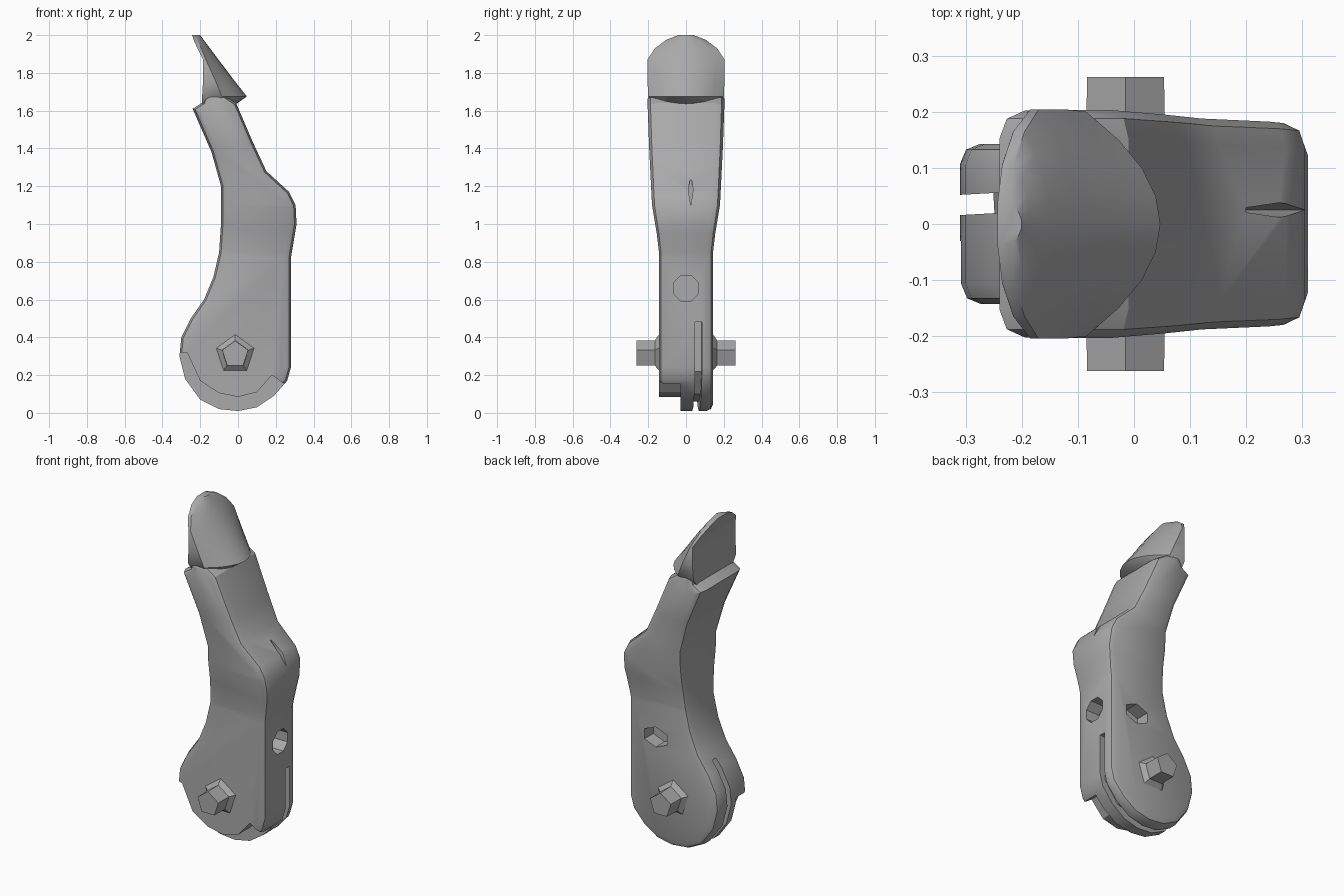
import bpy, bmesh, math
from mathutils import Vector, Matrix

if "Cube" in bpy.data.objects:
    bpy.data.objects.remove(bpy.data.objects["Cube"])

steel = bpy.data.materials.new("grey_steel")
steel.use_nodes = True
GREY = (0.4, 0.4, 0.4, 1)
steel.diffuse_color = GREY
steel.node_tree.nodes["Principled BSDF"].inputs["Base Color"].default_value = GREY


def finish(bm, name, smooth=35):
    bmesh.ops.recalc_face_normals(bm, faces=bm.faces)
    mesh = bpy.data.meshes.new(name)
    bm.to_mesh(mesh)
    bm.free()
    mesh.materials.append(steel)
    obj = bpy.data.objects.new(name, mesh)
    bpy.context.collection.objects.link(obj)
    if smooth:
        shade(obj, smooth)
    return obj


def shade(obj, angle):
    bpy.ops.object.select_all(action='DESELECT')
    obj.select_set(True)
    bpy.context.view_layer.objects.active = obj
    bpy.ops.object.shade_smooth_by_angle(angle=math.radians(angle))


def prism(points, y0, y1):
    """Extrude an x-z outline along y."""
    bm = bmesh.new()
    face = bm.faces.new([bm.verts.new((x, y0, z)) for x, z in points])
    new = bmesh.ops.extrude_face_region(bm, geom=[face])["geom"]
    bmesh.ops.translate(bm, vec=(0, y1 - y0, 0),
                        verts=[v for v in new if isinstance(v, bmesh.types.BMVert)])
    bmesh.ops.recalc_face_normals(bm, faces=bm.faces)
    return bm


def loft(rings):
    """Skin a list of equal closed rings and cap both ends."""
    bm = bmesh.new()
    rows = [[bm.verts.new(p) for p in ring] for ring in rings]
    n = len(rows[0])
    for a, b in zip(rows, rows[1:]):
        for i in range(n):
            bm.faces.new((a[i], a[(i + 1) % n], b[(i + 1) % n], b[i]))
    bm.faces.new(rows[0])
    bm.faces.new(rows[-1])
    return bm


def interp(table, t):
    for (a, va), (b, vb) in zip(table, table[1:]):
        if t <= b:
            return va + (vb - va) * max(0, (t - a) / (b - a))
    return table[-1][1]


def cut(target, bm):
    cutter = finish(bm, "cutter", 0)
    cutter.hide_render = True
    mod = target.modifiers.new("cut", 'BOOLEAN')
    mod.object = cutter
    mod.operation = 'DIFFERENCE'
    mod.solver = 'EXACT'
    bpy.context.view_layer.objects.active = target
    bpy.ops.object.modifier_apply(modifier=mod.name)
    bpy.data.objects.remove(cutter)


# Lever body: side outline, bevelled rims, then widened towards the top
outline = [(0, 0.01), (0.1, 0.03), (0.19, 0.09), (0.26, 0.17), (0.28, 0.24),
           (0.28, 0.82), (0.31, 1.0), (0.305, 1.1), (0.27, 1.17), (0.15, 1.28),
           (0.08, 1.43), (-0.01, 1.64), (-0.1, 1.7), (-0.17, 1.7), (-0.185, 1.645),
           (-0.24, 1.61), (-0.14, 1.38), (-0.09, 1.2), (-0.09, 1.0), (-0.1, 0.85),
           (-0.13, 0.72), (-0.18, 0.6), (-0.25, 0.5), (-0.3, 0.4), (-0.31, 0.3),
           (-0.28, 0.18), (-0.2, 0.07), (-0.1, 0.02)]
widths = [(0, 0.143), (0.85, 0.143), (0.95, 0.155), (1.1, 0.18), (1.4, 0.195), (1.62, 0.203)]
bm = prism(outline, -0.143, 0.143)
rims = [e for e in bm.edges if abs(e.verts[0].co.y - e.verts[1].co.y) < 0.001]
bmesh.ops.bevel(bm, geom=rims, offset=0.036, segments=2, profile=0.5,
                affect='EDGES', clamp_overlap=False)
for z, _ in widths[1:-1]:
    bmesh.ops.bisect_plane(bm, geom=bm.verts[:] + bm.edges[:] + bm.faces[:],
                           plane_co=(0, 0, z), plane_no=(0, 0, 1), dist=0.003)
for v in bm.verts:
    v.co.y *= interp(widths, v.co.z) / 0.143
body = finish(bm, "lever_body", 0)

# Rebate around the foot on the front side
cut(body, prism([(-0.4, 0.32), (-0.27, 0.32), (-0.2, 0.17), (-0.1, 0.105), (0, 0.085),
                 (0.1, 0.11), (0.18, 0.2), (0.25, 0.15), (0.4, 0.17), (0.4, -0.2),
                 (-0.4, -0.2)], -0.4, -0.03))

# Thin groove wrapping the foot, slightly slanted
bm = prism([(0.5, 0.48), (0.245, 0.48), (0.245, 0.22), (0.15, 0.1), (0, 0.06), (-0.15, 0.1),
            (-0.25, 0.25), (-0.25, 0.37), (-0.17, 0.53), (-0.4, 0.65), (-0.5, -0.2),
            (0.5, -0.2)], 0.033, 0.069)
bmesh.ops.rotate(bm, verts=bm.verts, cent=(0, 0.05, 0), matrix=Matrix.Rotation(0.055, 3, 'Z'))
cut(body, bm)


def ngon_xz(cx, cz, rx, rz, n, turn=0):
    return [(cx + rx * math.sin(math.tau * i / n + turn),
             cz + rz * math.cos(math.tau * i / n + turn)) for i in range(n)]


# Blind holes in the back side and in the edge, and a narrow slit on the shoulder
cut(body, prism(ngon_xz(0.1, 0.64, 0.085, 0.06, 6), 0.06, 0.3))
bm = prism(ngon_xz(0, 0.66, 0.073, 0.073, 8, math.pi / 8), -0.5, -0.19)
bmesh.ops.rotate(bm, verts=bm.verts, cent=(0, 0, 0), matrix=Matrix.Rotation(math.pi / 2, 3, 'Z'))
cut(body, bm)
bm = prism(ngon_xz(0.025, 1.18, 0.013, 0.08, 4), -0.5, -0.2)
bmesh.ops.rotate(bm, verts=bm.verts, cent=(0, 0, 0), matrix=Matrix.Rotation(math.pi / 2, 3, 'Z'))
cut(body, bm)
shade(body, 32)

# Thumb spur: rounded, convex pad rising to a thin tip
# rows: height, back x, side x, crown x, half width
spur_rows = [(1.635, -0.19, -0.1, -0.01, 0.17), (1.675, -0.19, -0.085, 0.047, 0.2),
             (1.76, -0.185, -0.12, -0.02, 0.204), (1.87, -0.185, -0.17, -0.103, 0.204),
             (1.93, -0.215, -0.195, -0.148, 0.165), (1.975, -0.235, -0.215, -0.182, 0.105),
             (2.0, -0.243, -0.222, -0.2, 0.04)]
rings = []
for z, back, side, crown, w in spur_rows:
    ring = [(back, w, z), (back, -w, z)]
    for i in range(-4, 5):
        t = i / 4
        ring.append((crown + (side - crown) * t * t, w * t, z))
    rings.append(ring)
finish(loft(rings), "thumb_spur", 40)

# Pivot pins with flared collars on both sides
for side, name in ((-1, "front_pivot_pin"), (1, "back_pivot_pin")):
    rings = []
    for y, r in ((0.12, 0.105), (0.143, 0.105), (0.165, 0.074), (0.262, 0.072)):
        rings.append([(x, side * y, z) for x, z in ngon_xz(-0.015, 0.31, r, r, 5)])
    finish(loft(rings), name, 25)
